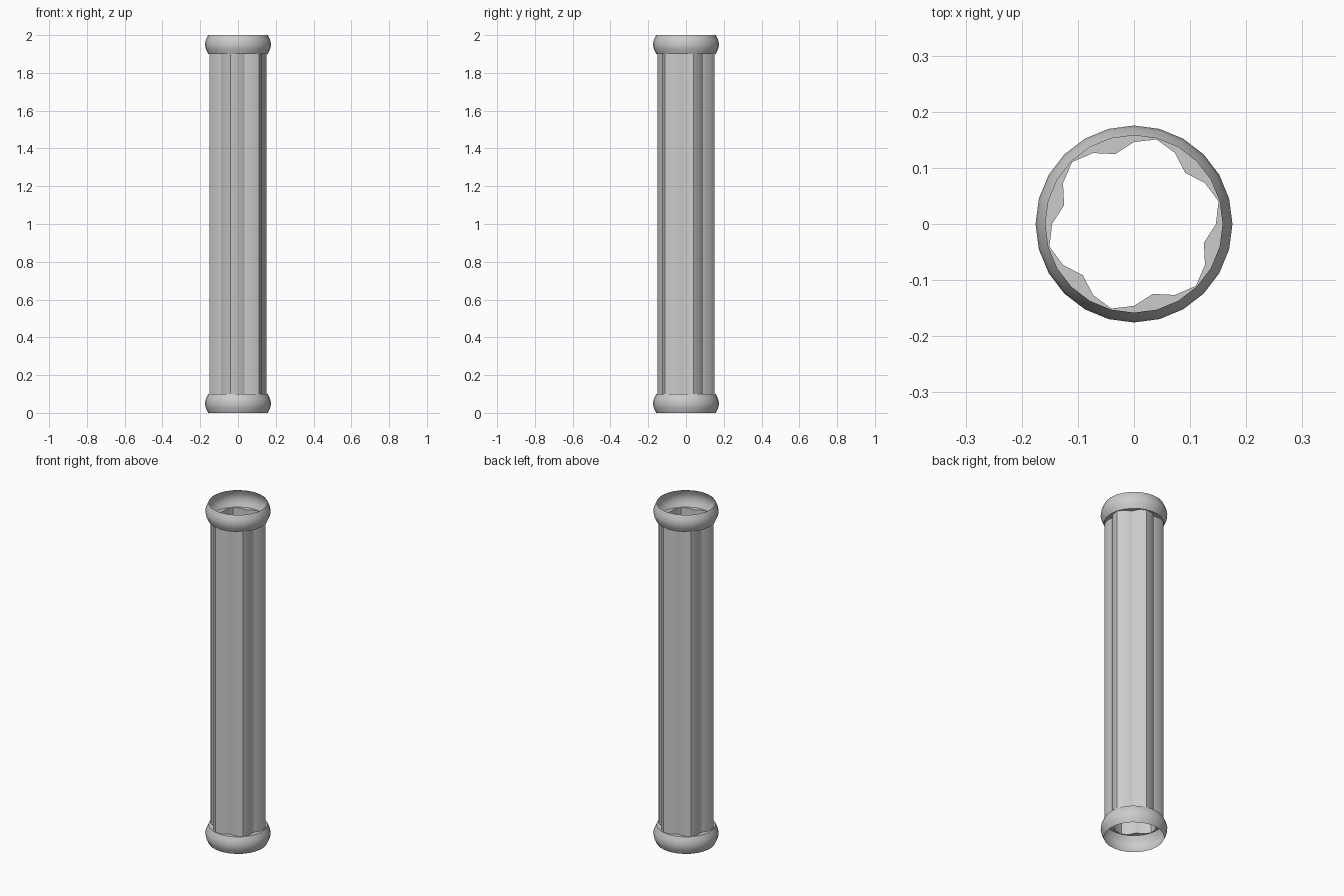
import bpy, bmesh
from math import cos, sin, radians

if "Cube" in bpy.data.objects:
    bpy.data.objects.remove(bpy.data.objects["Cube"])

SIDES = 24
FLUTE = [0.129, 0.146, 0.156, 0.146]          # radius repeats every 60 degrees, valley first
BULGE = [(0.158, 0.0), (0.170, 0.025), (0.1755, 0.05), (0.170, 0.075), (0.158, 0.1)]


def ring(bm, radius, z):
    """Add one 24-sided loop; radius is a function of the side index."""
    return [bm.verts.new((radius(i) * cos(radians(15 * i)),
                          radius(i) * sin(radians(15 * i)), z)) for i in range(SIDES)]


def flute(i):
    return FLUTE[(i + 1) % 4]                 # valleys fall at -15, 45, 105 ... degrees


def loft(name, sections):
    """Skin an open surface through successive (radius function, z) loops."""
    bm = bmesh.new()
    loops = [ring(bm, r, z) for r, z in sections]
    for a, b in zip(loops, loops[1:]):
        for i in range(SIDES):
            j = (i + 1) % SIDES
            bm.faces.new((a[i], a[j], b[j], b[i]))
    bmesh.ops.recalc_face_normals(bm, faces=bm.faces)
    mesh = bpy.data.meshes.new(name)
    bm.to_mesh(mesh)
    bm.free()
    obj = bpy.data.objects.new(name, mesh)
    bpy.context.collection.objects.link(obj)
    bpy.ops.object.select_all(action='DESELECT')
    obj.select_set(True)
    bpy.context.view_layer.objects.active = obj
    bpy.ops.object.shade_smooth_by_angle(angle=radians(30))


# Hollow fluted shaft
loft("fluted_shaft", [(flute, 0.1), (flute, 1.9)])

# Bulging open collars, each with a flat ledge meeting the shaft
bulge = [(lambda i, r=r: r, z) for r, z in BULGE]
loft("base_collar", bulge + [(flute, 0.1)])
loft("top_collar", [(r, 2.0 - z) for r, z in bulge] + [(flute, 1.9)])
